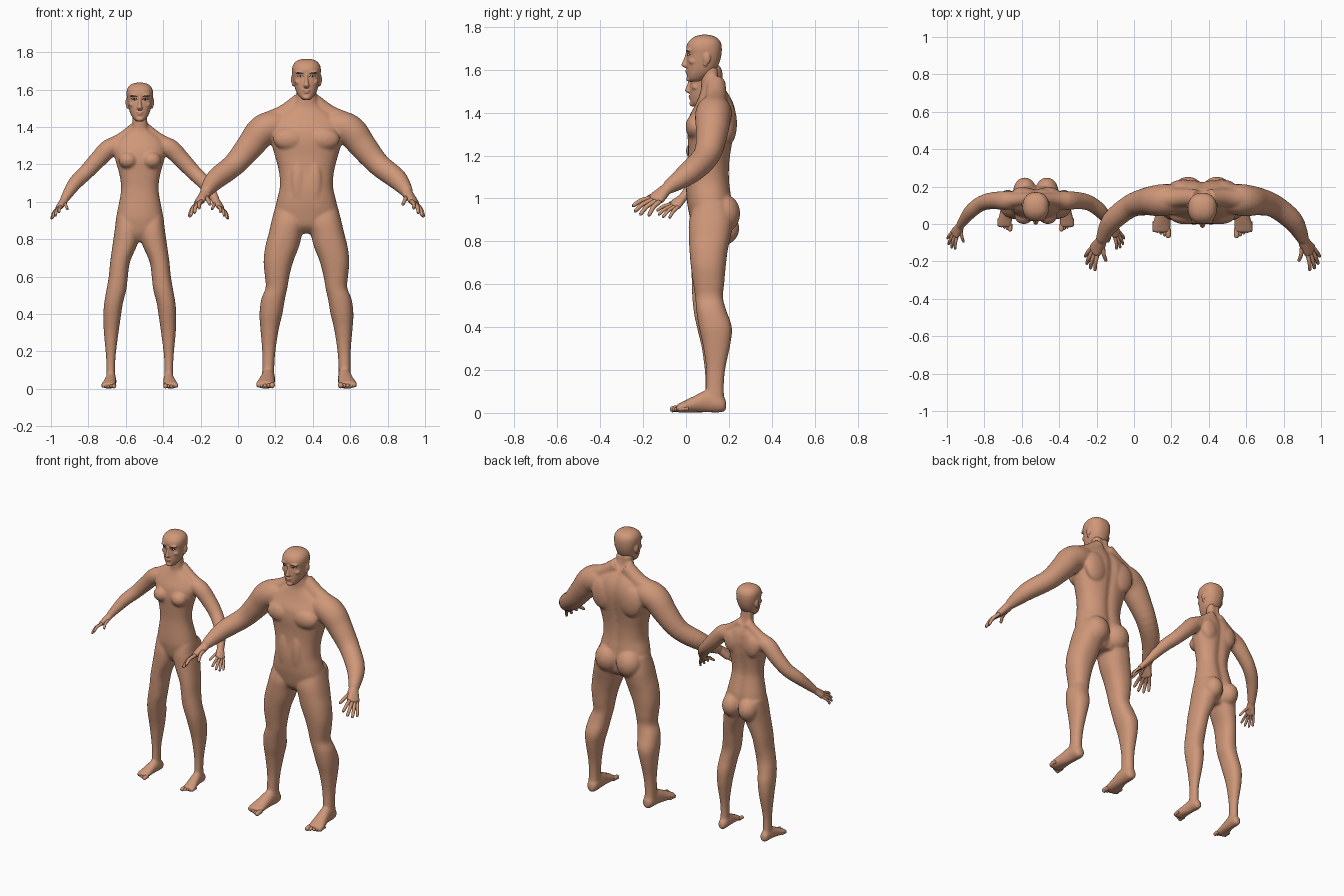
import bpy
import bmesh
import math
from mathutils import Vector, Matrix
from mathutils.bvhtree import BVHTree

default_cube = bpy.data.objects.get("Cube")
if default_cube:
    bpy.data.objects.remove(default_cube, do_unlink=True)


def make_material(name, colour):
    mat = bpy.data.materials.new(name)
    mat.use_nodes = True
    mat.diffuse_color = (*colour, 1)
    for node in mat.node_tree.nodes:
        if node.type == 'BSDF_PRINCIPLED':
            node.inputs["Base Color"].default_value = (*colour, 1)
            node.inputs["Roughness"].default_value = 0.7
    return mat


SKIN = make_material("skin", (0.62, 0.31, 0.19))
DARK = make_material("dark brow and lash", (0.01, 0.008, 0.007))
WHITE = make_material("eye white", (0.7, 0.66, 0.62))


# ---- shape helpers ----
def spline(rows, steps=4):
    """Smooth interpolation through rows of numbers."""
    result = []
    last = len(rows) - 1
    for i in range(last):
        quad = [rows[max(i - 1, 0)], rows[i], rows[i + 1], rows[min(i + 2, last)]]
        for k in range(steps):
            t = k / steps
            result.append([0.5 * (2 * b + (c - a) * t + (2 * a - 5 * b + 4 * c - d) * t ** 2
                                  + (3 * b - a - 3 * c + d) * t ** 3) for a, b, c, d in zip(*quad)])
    return result + [list(rows[last])]


def skin_rings(bm, rings):
    loops = [[bm.verts.new(p) for p in ring] for ring in rings]
    n = len(loops[0])
    for low, high in zip(loops, loops[1:]):
        for i in range(n):
            j = (i + 1) % n
            bm.faces.new((low[i], low[j], high[j], high[i]))
    bm.faces.new(loops[0][::-1])
    bm.faces.new(loops[-1])


def angles(n):
    return [math.tau * i / n for i in range(n)]


def soft(value):
    return math.copysign(abs(value) ** 0.87, value)


def column(bm, rows, side=1, groove=0.0):
    """Level sections: height, half width, front, back, optional x."""
    rings = []
    for z, wide, front, back, *rest in spline(rows):
        x0 = rest[0] if rest else 0
        ring = []
        for a in angles(40):
            x = wide * soft(math.cos(a))
            y = (front + back) / 2 + (back - front) / 2 * soft(math.sin(a))
            if math.sin(a) > 0:
                y -= groove * math.exp(-(x / 0.025) ** 2)
            ring.append(((x0 + x) * side, y, z))
        rings.append(ring)
    skin_rings(bm, rings)


def limb(bm, rows, side=1, n=20):
    """Round tube along a path: x, y, z, radius."""
    rows = spline(rows)
    centres = [Vector(r[:3]) for r in rows]
    rings = []
    for i, row in enumerate(rows):
        along = centres[min(i + 1, len(rows) - 1)] - centres[max(i - 1, 0)]
        u = along.cross(Vector((0, 0, 1))).normalized()
        v = along.cross(u).normalized()
        ring = [centres[i] + (u * math.cos(a) + v * math.sin(a)) * max(row[3], 0.001) for a in angles(n)]
        rings.append([(p.x * side, p.y, p.z) for p in ring])
    skin_rings(bm, rings)


def ball(bm, centre, radii, side=1):
    place = Matrix.LocRotScale(Vector((centre[0] * side, *centre[1:])), None, Vector(radii))
    bmesh.ops.create_uvsphere(bm, u_segments=24, v_segments=16, radius=1, matrix=place)


def finish(name, bm, mat, location, scale=(1, 1, 1), voxel=0, passes=0):
    if voxel:
        bmesh.ops.recalc_face_normals(bm, faces=bm.faces)
    mesh = bpy.data.meshes.new(name)
    bm.to_mesh(mesh)
    bm.free()
    obj = bpy.data.objects.new(name, mesh)
    bpy.context.scene.collection.objects.link(obj)
    if voxel:
        # fuse the overlapping masses into one soft surface
        remesh = obj.modifiers.new("fuse", 'REMESH')
        remesh.mode = 'VOXEL'
        remesh.voxel_size = voxel
        blend = obj.modifiers.new("blend", 'SMOOTH')
        blend.factor = 0.5
        blend.iterations = passes
        graph = bpy.context.evaluated_depsgraph_get()
        obj.data = bpy.data.meshes.new_from_object(obj.evaluated_get(graph))
        obj.modifiers.clear()
        obj.data.name = name
    obj.data.materials.clear()
    obj.data.materials.append(mat)
    obj.data.polygons.foreach_set("use_smooth", [True] * len(obj.data.polygons))
    obj.location, obj.scale = location, scale
    return obj


# ---- head, measured up from the chin ----
HEAD = [(0, .02, .02, .06), (.015, .037, .008, .09), (.04, .053, .005, .125), (.065, .062, .004, .145),
        (.095, .069, .004, .158), (.125, .074, .006, .165), (.155, .077, .001, .167), (.18, .074, .008, .163),
        (.2, .062, .025, .15), (.213, .042, .048, .127), (.219, .014, .075, .1)]
NOSE = [(.064, .009, -.006, .03), (.07, .015, -.015, .03), (.078, .016, -.021, .03),
        (.09, .012, -.017, .03), (.115, .009, -.007, .03), (.14, .009, .0, .03)]


def decal(name, tree, mat, centre, size, location, scale, lift, tilt=0.0, bend=0.0):
    """Thin oval plates wrapped on both sides of the face."""
    bm = bmesh.new()
    for side in (1, -1):
        loops = []
        for f in (0.05, 0.5, 1):
            loop = []
            for a in angles(20):
                c = math.cos(a) * f
                x = (centre[0] + size[0] * c) * side
                z = centre[1] + size[1] * math.sin(a) * f + tilt * c - bend * c * c
                hit = tree.ray_cast(Vector((x, -1, z)), Vector((0, 1, 0)))[0]
                loop.append((x, (hit.y if hit else 0.01) - lift, z))
            loops.append(loop)
        skin_rings(bm, loops)
    bm.normal_update()
    bmesh.ops.reverse_faces(bm, faces=[f for f in bm.faces if f.normal.y > 0])
    finish(name, bm, mat, location, scale)


def build_head(label, location, scale, lash):
    bm = bmesh.new()
    column(bm, HEAD)
    column(bm, NOSE)
    ball(bm, (0, .016, .013), (.022, .015, .014))
    ball(bm, (0, .006, .051), (.021, .01, .006))
    ball(bm, (0, .008, .04), (.018, .01, .006))
    for side in (1, -1):
        ball(bm, (.03, .016, .147), (.03, .016, .009), side)
        ball(bm, (.043, .035, .095), (.02, .022, .018), side)
        ball(bm, (.074, .098, .108), (.009, .017, .027), side)
        ball(bm, (.071, .09, .085), (.007, .009, .014), side)
    head = finish(label + " head", bm, SKIN, location, scale, 0.004, 3)
    tree = BVHTree.FromPolygons([v.co for v in head.data.vertices],
                                [p.vertices for p in head.data.polygons])
    eye = (.032, .126)
    decal(label + " eyelashes", tree, DARK, eye, (.018, .006 * lash), location, scale, .0015, .001)
    decal(label + " eye whites", tree, WHITE, eye, (.013, .0035), location, scale, .0025, .001)
    decal(label + " irises", tree, DARK, eye, (.0045, .0042), location, scale, .0035)
    decal(label + " eyebrows", tree, DARK, (.034, .144), (.02, .0026), location, scale, .0015, .002, .004)


# ---- hand offsets from the wrist: knuckle, fingertip ----
FINGERS = [((.05, -.04, -.065), (.088, -.09, -.13)), ((.046, -.06, -.063), (.08, -.13, -.125)),
           ((.037, -.075, -.058), (.06, -.155, -.11)), ((.022, -.08, -.048), (.035, -.165, -.085)),
           ((-.008, -.038, -.027), (-.025, -.115, -.065))]
# foot sections: y, x from ankle, z, half width, half height
FOOT = [(.187, -.002, .035, .018, .022), (.165, -.002, .043, .034, .041), (.1, 0, .054, .037, .052),
        (.04, .007, .041, .043, .039), (-.01, .014, .028, .05, .027), (-.045, .016, .02, .048, .018)]


def build_figure(label, x, torso, leg, arm, trapezius, masses, hand_size, foot_size):
    body, fingers, toes = bmesh.new(), bmesh.new(), bmesh.new()
    column(body, torso, groove=0.012)
    wrist = Vector(arm[-1][:3])
    ankle = leg[-1][4]
    for side in (1, -1):
        column(body, leg, side)
        limb(body, arm, side, 28)
        limb(body, trapezius, side)
        for centre, radii in masses:
            ball(body, centre, radii, side)
        # palm and fingers
        for knuckle, tip in FINGERS:
            base = wrist + Vector(knuckle) * hand_size
            end = wrist + Vector(tip) * hand_size
            middle = (base + end) / 2 + Vector((.004, -.002, .007)) * hand_size
            limb(body, [(*wrist, .026 * hand_size), (*base, .018 * hand_size)], side)
            start = base.lerp(wrist, 0.2)
            path = [(start, .012), (base, .0115), (middle, .0105), (base.lerp(end, .93), .0085), (end, .003)]
            limb(fingers, [(*p, r * hand_size) for p, r in path], side, 12)
        # foot and toes
        rings = []
        for y, dx, z, wide, tall in spline(FOOT):
            rings.append([((ankle + (dx + wide * math.cos(a)) * foot_size) * side, .1 + (y - .1) * foot_size,
                           (z + tall * math.sin(a)) * foot_size) for a in angles(28)])
        skin_rings(body, rings)
        for i in range(5):
            r = .0145 if i == 0 else .0105 - .0005 * i
            tip_y = -.074 + .009 * i
            path = [(tip_y + .05, .02, r), (tip_y + .02, .019, r), (tip_y + .006, .015, r * .9), (tip_y, .013, r * .3)]
            limb(toes, [(ankle + (.019 * i - .022) * foot_size, .1 + (y - .1) * foot_size,
                         z * foot_size, rad * foot_size) for y, z, rad in path], side, 12)
    finish(label + " body", body, SKIN, (x, 0, 0), voxel=0.007, passes=8)
    for part, bm in (("fingers", fingers), ("toes", toes)):
        bmesh.ops.recalc_face_normals(bm, faces=bm.faces)
        finish(label + " " + part, bm, SKIN, (x, 0, 0))


# ---- tall broad figure ----
torso = [(.83, .06, .07, .19), (.87, .13, .03, .215), (.94, .165, .012, .22), (1, .16, .003, .215),
         (1.08, .142, 0, .205), (1.16, .147, .008, .205), (1.24, .167, .01, .215), (1.32, .19, .006, .23),
         (1.38, .2, .014, .235), (1.43, .185, .04, .228), (1.47, .14, .058, .212), (1.51, .08, .07, .188),
         (1.55, .056, .07, .163), (1.61, .053, .07, .155)]
leg = [(.98, .08, .04, .2, .085), (.9, .093, .015, .22, .093), (.83, .09, .013, .21, .112), (.76, .09, .016, .195, .13),
       (.68, .079, .023, .185, .15), (.6, .065, .034, .178, .157), (.54, .058, .043, .172, .16), (.48, .063, .048, .187, .178),
       (.4, .061, .06, .214, .19), (.32, .049, .078, .207, .197), (.21, .036, .094, .184, .201),
       (.12, .032, .094, .176, .204), (.05, .034, .09, .18, .205)]
arm = [(.11, .135, 1.41, .07), (.19, .13, 1.4, .084), (.245, .125, 1.37, .083), (.3, .12, 1.3, .074),
       (.385, .095, 1.2, .062), (.485, .015, 1.12, .055), (.54, -.085, 1.05, .032)]
trapezius = [(.03, .14, 1.54, .045), (.12, .14, 1.468, .05), (.22, .13, 1.418, .058)]
masses = [((.077, .175, .93), (.082, .078, .09)), ((.088, .045, 1.335), (.09, .047, .062)),
          ((.1, .198, 1.35), (.08, .04, .1)), ((.045, .025, 1.1), (.04, .028, .12))]
build_figure("tall figure", .366, torso, leg, arm, trapezius, masses, 1.0, 1.0)
build_head("tall figure", (.366, 0, 1.545), (1, 1, 1), 0.9)

# ---- short slender figure ----
torso = [(.785, .04, .07, .18), (.83, .1, .04, .205), (.9, .124, .025, .21), (.95, .12, .024, .205),
         (1.02, .106, .028, .188), (1.08, .1, .03, .176), (1.15, .11, .026, .18), (1.22, .13, .022, .19),
         (1.28, .14, .032, .195), (1.33, .122, .056, .19), (1.365, .08, .072, .178), (1.39, .047, .078, .165),
         (1.43, .04, .076, .152), (1.49, .039, .075, .147)]
leg = [(.92, .06, .04, .2, .066), (.85, .066, .026, .21, .068), (.78, .067, .024, .198, .077), (.68, .053, .025, .18, .105),
       (.6, .051, .027, .166, .115), (.53, .053, .03, .157, .125), (.46, .05, .038, .166, .14), (.39, .047, .053, .181, .148),
       (.3, .039, .074, .178, .153), (.18, .026, .089, .156, .155), (.1, .023, .089, .151, .155), (.04, .026, .085, .156, .155)]
arm = [(.09, .13, 1.3, .045), (.16, .125, 1.288, .05), (.226, .125, 1.223, .046), (.29, .11, 1.155, .041),
       (.35, .065, 1.095, .037), (.405, -.008, 1.01, .023)]
trapezius = [(.02, .135, 1.4, .03), (.1, .13, 1.332, .036), (.165, .125, 1.295, .042)]
masses = [((.059, .175, .86), (.062, .074, .076)), ((.064, .044, 1.222), (.05, .045, .045)),
          ((.07, .168, 1.27), (.055, .03, .07))]
build_figure("short figure", -.525, torso, leg, arm, trapezius, masses, .78, .8)
build_head("short figure", (-.525, .015, 1.43), (.92, .93, .945), 1.2)
